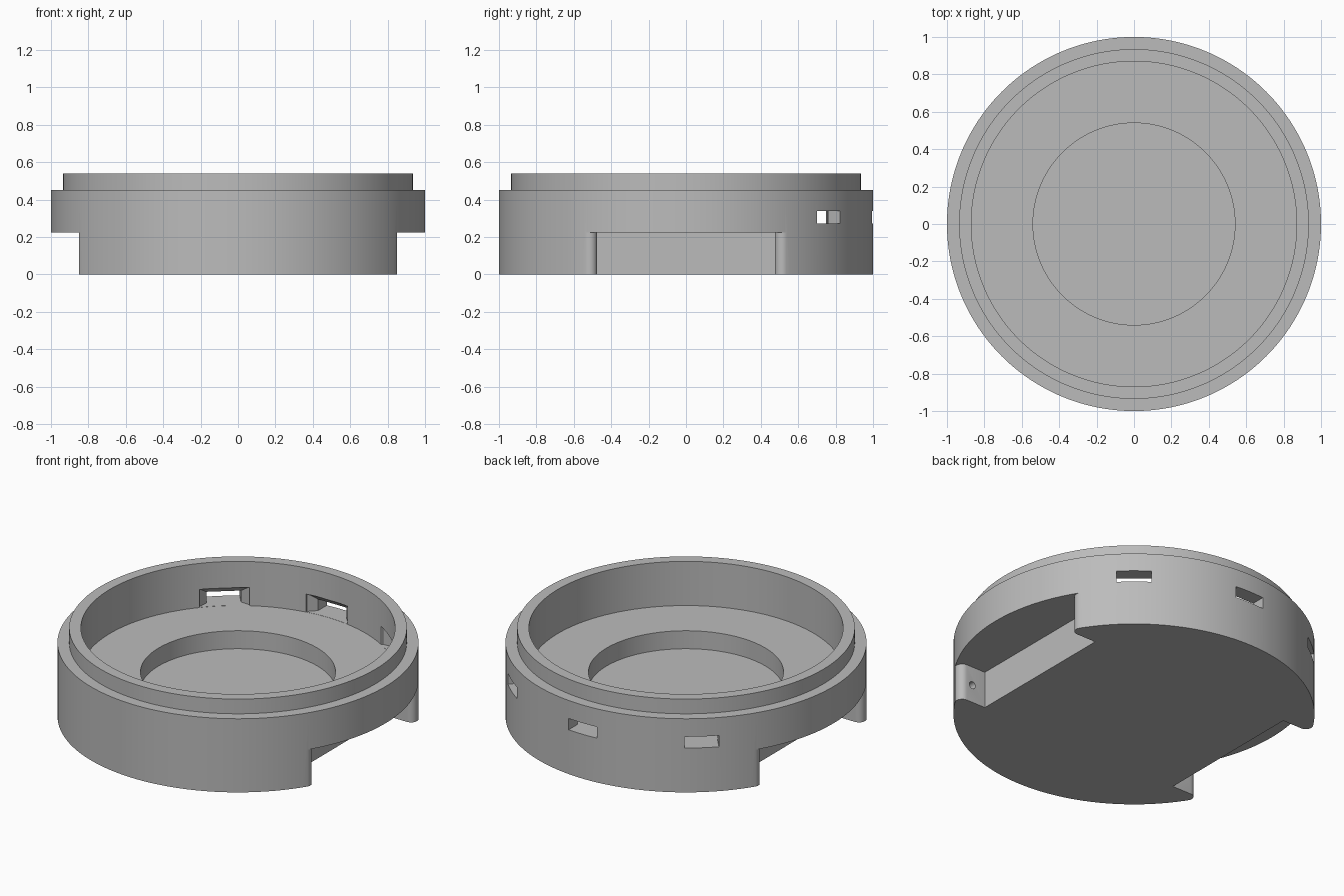
import bpy, bmesh, math
from mathutils import Matrix, Vector

if "Cube" in bpy.data.objects:
    bpy.data.objects.remove(bpy.data.objects["Cube"], do_unlink=True)

grey = bpy.data.materials.new("Grey")
grey.use_nodes = True
grey.diffuse_color = (0.5, 0.5, 0.5, 1)
grey.node_tree.nodes["Principled BSDF"].inputs["Base Color"].default_value = (0.5, 0.5, 0.5, 1)


def loft(name, loops, matrix=Matrix()):
    """Closed solid skinned through loops of equal point count."""
    bm = bmesh.new()
    rings = [[bm.verts.new(matrix @ Vector(p)) for p in loop] for loop in loops]
    n = len(rings[0])
    for a, b in zip(rings, rings[1:]):
        for i in range(n):
            j = (i + 1) % n
            bm.faces.new((a[i], a[j], b[j], b[i]))
    bm.faces.new(rings[0])
    bm.faces.new(rings[-1])
    bmesh.ops.recalc_face_normals(bm, faces=bm.faces)
    mesh = bpy.data.meshes.new(name)
    bm.to_mesh(mesh)
    bm.free()
    mesh.materials.append(grey)
    obj = bpy.data.objects.new(name, mesh)
    bpy.context.collection.objects.link(obj)
    return obj


def circle(r, n):
    return [(r * math.cos(math.tau * i / n), r * math.sin(math.tau * i / n)) for i in range(n)]


# Round case: outer wall, stepped rim, bore and floor recess
profile = [(1, 0), (1, .45), (.935, .45), (.935, .54), (.87, .54),
           (.87, .27), (.54, .27), (.54, .16)]
case = loft("round_case", [[(x, y, z) for x, y in circle(r, 192)] for r, z in profile])

cutters = []

# Side strap notches with rounded lug corners
FILLET, HALF, WALL, TOP = .04, .475, .68, .225
cy = HALF + FILLET
cx = math.sqrt((1 - FILLET) ** 2 - cy ** 2)
end = math.atan2(cy, cx)
half = [(WALL, HALF)]
for i in range(9):
    a = -math.pi / 2 + (end + math.pi / 2) * i / 8
    half.append((cx + FILLET * math.cos(a), cy + FILLET * math.sin(a)))
half.append((1.2 * math.cos(end), 1.2 * math.sin(end)))
outline = half + [(x, -y) for x, y in reversed(half)]
for side, label in ((1, "left"), (-1, "right")):
    cutters.append(loft(label + "_notch_cutter",
                        [[(side * x, y, z) for x, y in outline] for z in (-.1, TOP)]))
    # Strap pin holes in the lug faces
    cutters.append(loft(label + "_pin_cutter",
                        [[(side * .77 + u, y, .11 + v) for u, v in circle(.022, 24)]
                         for y in (-.56, .56)]))

# Three rear slots, flared toward the inside
sections = [(.8, .14, .38), (.868, .14, .38), (.912, .096, .34), (1.1, .096, .34)]
for angle in (50, 90, 130):
    loops = [[(r, -w, .271), (r, w, .271), (r, w, top), (r, -w, top)] for r, w, top in sections]
    cutters.append(loft("slot_cutter", loops, Matrix.Rotation(math.radians(angle), 4, "Z")))

# Cut everything, then drop the helpers
bpy.ops.object.select_all(action="DESELECT")
case.select_set(True)
bpy.context.view_layer.objects.active = case
for cutter in cutters:
    cutter.hide_render = True
    mod = case.modifiers.new(cutter.name, "BOOLEAN")
    mod.operation = "DIFFERENCE"
    mod.solver = "EXACT"
    mod.object = cutter
    bpy.ops.object.modifier_apply(modifier=mod.name)
    bpy.data.objects.remove(cutter, do_unlink=True)

bpy.ops.object.shade_smooth_by_angle(angle=math.radians(25))
